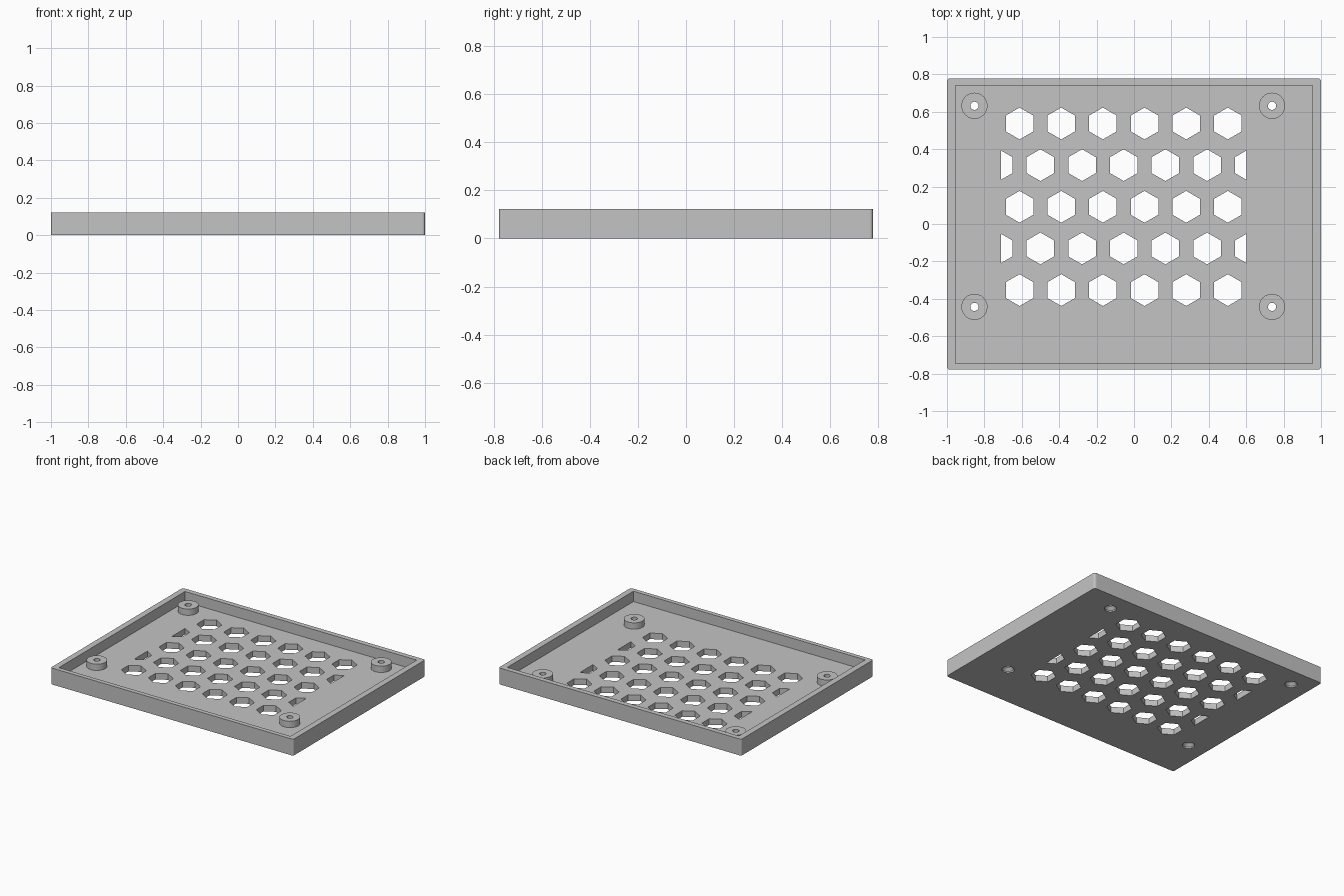
import bpy
import bmesh
from math import pi, cos, sin

if "Cube" in bpy.data.objects:
    bpy.data.objects.remove(bpy.data.objects["Cube"], do_unlink=True)

HEIGHT, FLOOR, BOSS_TOP = 0.122, 0.045, 0.092
HALF_X, HALF_Y, CORNER = 1.0, 0.778, 0.015
BORE, SINK = 0.022, 0.042
PITCH, HEX_R = 0.2227, 0.085
GRID_X, GRID_Y = -0.055, 0.092
CLIP = 0.656  # half width of the vent field

grey = bpy.data.materials.new("plain grey")
grey.use_nodes = True
grey.diffuse_color = (0.55, 0.55, 0.55, 1)
grey.node_tree.nodes["Principled BSDF"].inputs["Base Color"].default_value = grey.diffuse_color


def ring(cx, cy, r, n, start=0.0):
    return [(cx + r * cos(start + 2 * pi * i / n), cy + r * sin(start + 2 * pi * i / n))
            for i in range(n)]


def rect(x0, x1, y0, y1):
    return [(x0, y0), (x1, y0), (x1, y1), (x0, y1)]


def loft(bm, sections):
    """Closed solid through a stack of (outline, z) sections."""
    loops = [[bm.verts.new((x, y, z)) for x, y in pts] for pts, z in sections]
    n = len(loops[0])
    for lo, hi in zip(loops, loops[1:]):
        for i in range(n):
            j = (i + 1) % n
            bm.faces.new((lo[i], lo[j], hi[j], hi[i]))
    bm.faces.new(loops[0][::-1])
    bm.faces.new(loops[-1])


def make(name, solids):
    bm = bmesh.new()
    for sections in solids:
        loft(bm, sections)
    bmesh.ops.recalc_face_normals(bm, faces=bm.faces)
    mesh = bpy.data.meshes.new(name)
    bm.to_mesh(mesh)
    bm.free()
    mesh.materials.append(grey)
    ob = bpy.data.objects.new(name, mesh)
    bpy.context.collection.objects.link(ob)
    return ob


def cut(target, cutter):
    """Subtract the cutter, bake the result and drop the cutter."""
    cutter.hide_render = True
    mod = target.modifiers.new("cut", 'BOOLEAN')
    mod.operation, mod.solver, mod.object = 'DIFFERENCE', 'EXACT', cutter
    bpy.context.view_layer.update()
    deps = bpy.context.evaluated_depsgraph_get()
    baked = bpy.data.meshes.new_from_object(target.evaluated_get(deps))
    target.modifiers.clear()
    target.data = baked
    bpy.data.objects.remove(cutter, do_unlink=True)


# Tray body with small rounded vertical corners
outline = []
for k, (sx, sy) in enumerate([(1, 1), (-1, 1), (-1, -1), (1, -1)]):
    cx, cy = sx * (HALF_X - CORNER), sy * (HALF_Y - CORNER)
    for s in range(5):
        a = pi / 2 * (k + s / 4)
        outline.append((cx + CORNER * cos(a), cy + CORNER * sin(a)))
tray = make("tray", [[(outline, 0), (outline, HEIGHT)]])

# Recess leaving the rim wall and floor
pocket = rect(-0.955, 0.955, -0.745, 0.74)
cut(tray, make("pocket_cutter", [[(pocket, FLOOR), (pocket, HEIGHT + 0.1)]]))

# Staggered hexagonal vents, trimmed at both sides of the field
vents = []
for row in range(-2, 3):
    y = GRID_Y + row * PITCH
    count = 7 if row % 2 else 6
    for col in range(count):
        x = GRID_X + (col - (count - 1) / 2) * PITCH
        lo, hi = GRID_X - CLIP, GRID_X + CLIP
        pts = ring(x, y, HEX_R, 6, pi / 6)
        if not lo < x < hi:
            # Keep only the inner part of an end hexagon
            edge, side = (lo, 1) if x < lo else (hi, -1)
            tip = y + HEX_R - abs(edge - x) * 0.577
            far = x + side * HEX_R * cos(pi / 6)
            pts = [(edge, 2 * y - tip), (far, y - HEX_R / 2),
                   (far, y + HEX_R / 2), (edge, tip)]
        vents.append([(pts, -0.1), (pts, FLOOR + 0.02)])
cut(tray, make("vent_cutter", vents))

# Screw holes, countersunk from below
bosses = [(x, y) for x in (-0.853, 0.738) for y in (-0.443, 0.632)]
sinks = [[(ring(x, y, SINK, 24), -0.01), (ring(x, y, SINK, 24), 0.01),
          (ring(x, y, BORE, 24), 0.03), (ring(x, y, BORE, 24), FLOOR + 0.02)]
         for x, y in bosses]
cut(tray, make("screw_cutter", sinks))

# Screw bosses standing on the floor
names = ["front_right_boss", "back_right_boss", "front_left_boss", "back_left_boss"]
for name, (x, y) in zip(names, bosses):
    outer, bore = ring(x, y, 0.07, 24), ring(x, y, BORE, 24)
    boss = make(name, [[(outer, FLOOR), (outer, BOSS_TOP)]])
    cut(boss, make("bore_cutter", [[(bore, 0), (bore, HEIGHT)]]))
